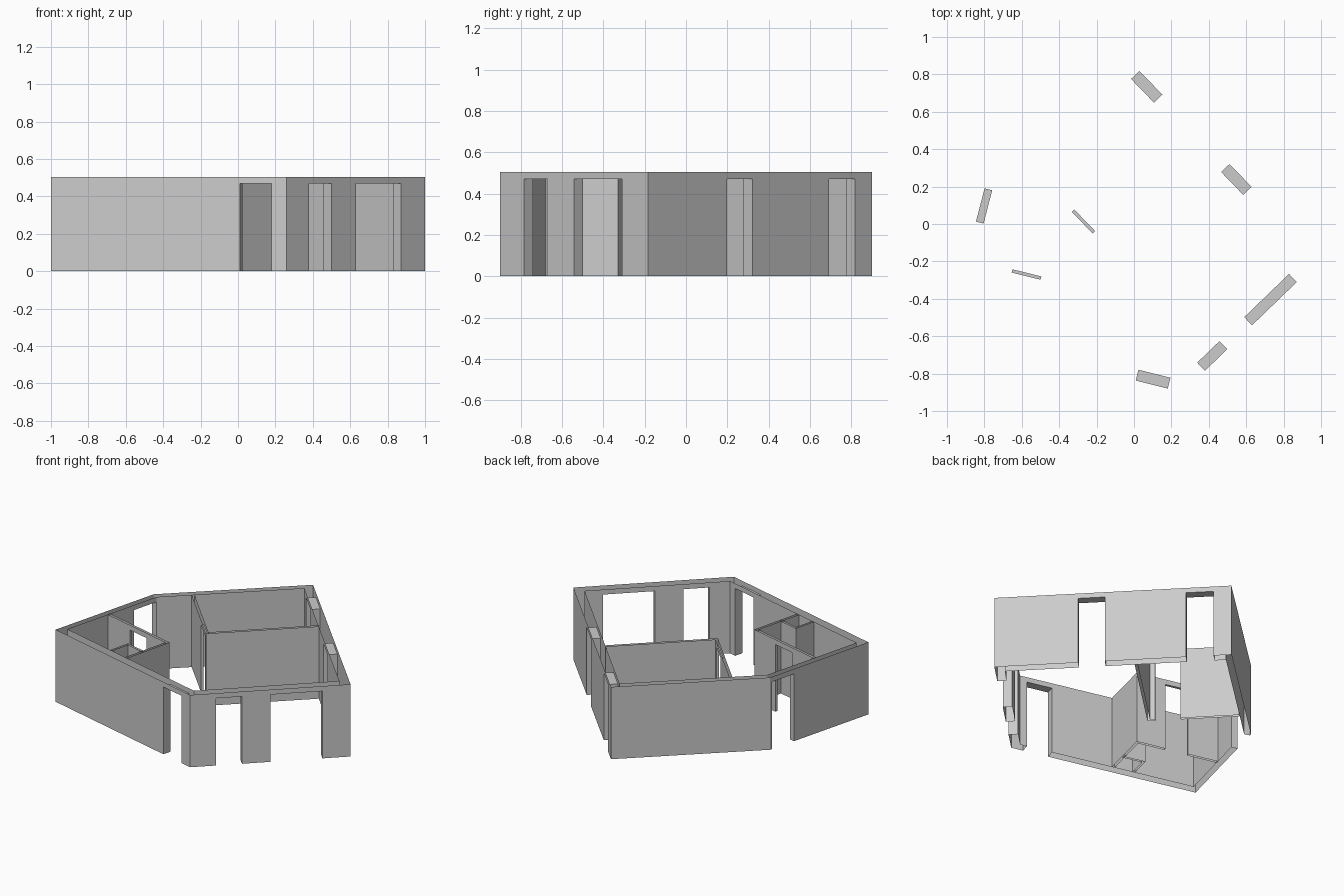
import bpy
from mathutils import Vector

TOP, HEAD = 0.505, 0.47   # wall height and opening head height

cube = bpy.data.objects.get("Cube")
if cube:
    bpy.data.objects.remove(cube)

grey = bpy.data.materials.new("wall_grey")
grey.use_nodes = True
colour = (0.6, 0.6, 0.6, 1)
grey.diffuse_color = colour
grey.node_tree.nodes["Principled BSDF"].inputs["Base Color"].default_value = colour


def offset(points, widths, closed):
    """Shift a path to its left, one width per segment, with mitred corners."""
    n = len(points)
    count = n if closed else n - 1
    normals = []
    for i in range(count):
        d = (points[(i + 1) % n] - points[i]).normalized()
        normals.append(Vector((-d.y, d.x)))
    result = []
    for i, p in enumerate(points):
        if not closed and i in (0, n - 1):
            k = min(i, count - 1)
            result.append(p + normals[k] * widths[k])
            continue
        a, b = normals[i - 1], normals[i]
        wa, wb = widths[i - 1], widths[i]
        det = a.x * b.y - a.y * b.x
        result.append(p + Vector((wa * b.y - wb * a.y, wb * a.x - wa * b.x)) / det)
    return result


def build_walls(name, right, left, closed, openings):
    """Open-topped double-skinned walls; openings are (segment, start, end)."""
    verts, faces = [], []

    def quad(*corners):
        faces.append(range(len(verts), len(verts) + 4))
        verts.extend(corners)

    def upright(a, b, low=0, high=TOP):
        quad((*a, low), (*b, low), (*b, high), (*a, high))

    n = len(right)
    for i in range(n if closed else n - 1):
        j = (i + 1) % n
        along = (right[j] - right[i]).normalized()
        cuts = [(Vector(s), Vector(e)) for k, s, e in openings if k == i]
        cuts.sort(key=lambda c: c[0].dot(along))
        edges = []
        for skin in (right, left):
            def on_skin(p):
                return skin[i] + along * (p - skin[i]).dot(along)
            spans = [(on_skin(s), on_skin(e)) for s, e in cuts]
            start = skin[i]
            flip = skin is left
            for s, e in spans + [(skin[j], None)]:
                upright(*((s, start) if flip else (start, s)))
                if e is not None:
                    upright(*((e, s) if flip else (s, e)), HEAD, TOP)
                    start = e
            edges.append(spans)
        # jambs and head of each opening
        for (rs, re), (ls, le) in zip(*edges):
            upright(rs, ls, 0, HEAD)
            upright(le, re, 0, HEAD)
            quad((*rs, HEAD), (*ls, HEAD), (*le, HEAD), (*re, HEAD))
    if not closed:
        upright(left[0], right[0])
        upright(right[-1], left[-1])

    mesh = bpy.data.meshes.new(name)
    mesh.from_pydata(verts, [], [tuple(f) for f in faces])
    mesh.materials.append(grey)
    bpy.context.collection.objects.link(bpy.data.objects.new(name, mesh))


def partition(name, path, width=0.018, openings=()):
    points = [Vector(p) for p in path]
    half = [width / 2] * (len(points) - 1)
    build_walls(name, offset(points, [-h for h in half], False),
                offset(points, half, False), False, openings)


# Five-sided outer walls with openings
outline = [Vector(p) for p in
           ((1, -0.185), (-0.05, 0.9), (-0.795, 0.205), (-1, -0.585), (0.26, -0.9))]
build_walls("outer_walls", outline,
            offset(outline, [0.062, 0.042, 0.042, 0.06, 0.06], True), True,
            [(0, (0.63, 0.20), (0.51, 0.32)),
             (0, (0.15, 0.69), (0.03, 0.82)),
             (2, (-0.797, 0.19), (-0.845, 0.013)),
             (3, (0.01, -0.835), (0.18, -0.88)),
             (4, (0.38, -0.785), (0.50, -0.67)),
             (4, (0.63, -0.54), (0.87, -0.31))])

# Back room partition with its doorway beside the corner
partition("back_room_partition", [(-0.585, 0.34), (-0.185, -0.075), (0.334, 0.418)],
          openings=[(0, (-0.326, 0.072), (-0.214, -0.045))])

# Small side room partition
partition("side_room_partition", [(-0.86, -0.2), (-0.31, -0.335), (-0.395, -0.675)],
          openings=[(0, (-0.652, -0.25), (-0.497, -0.288))])

# Narrow duct in the side room corner
partition("duct_partition", [(-0.36, -0.535), (-0.5, -0.5), (-0.535, -0.64)], 0.015)
